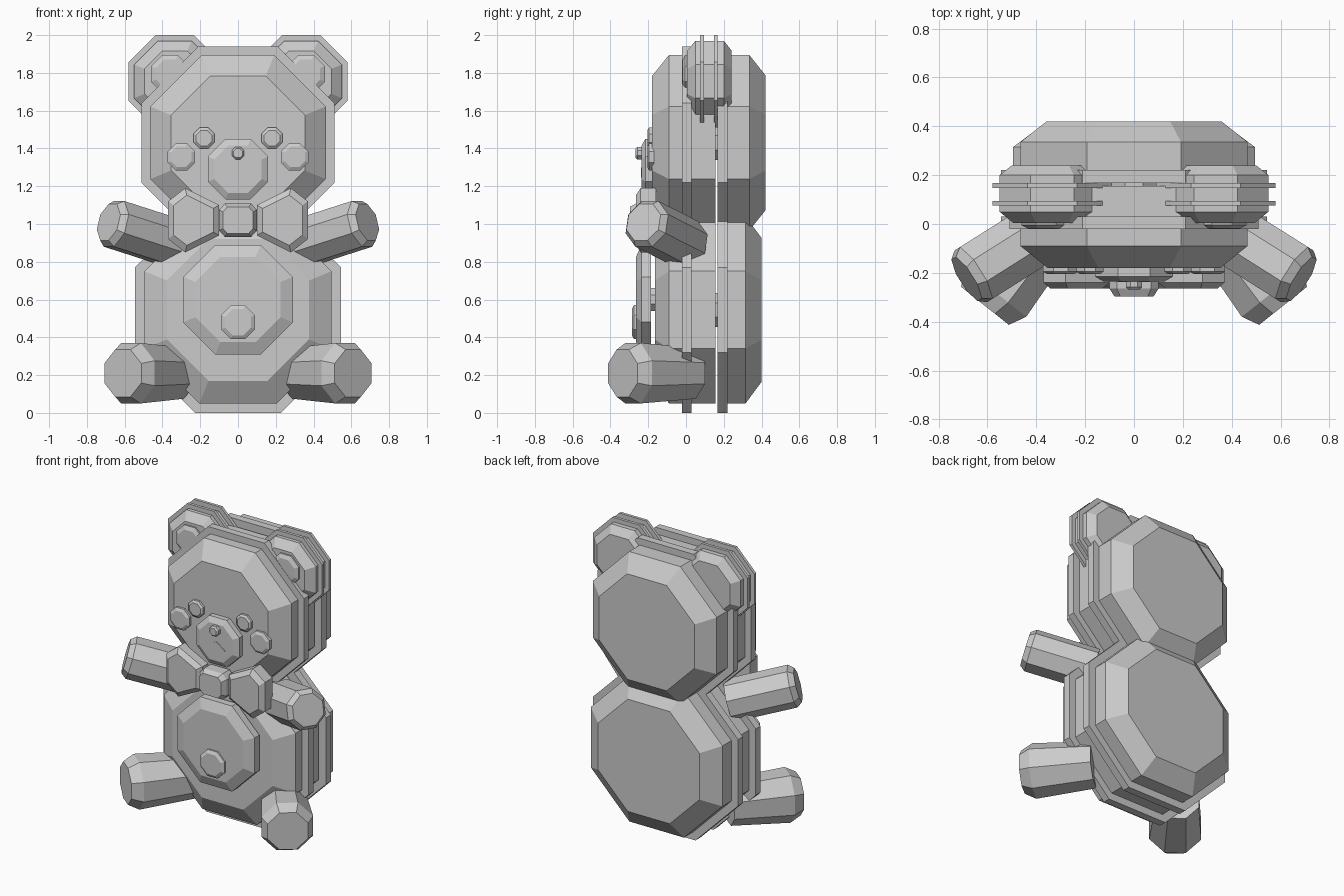
import bpy, bmesh, math
from mathutils import Matrix, Vector

cube = bpy.data.objects.get("Cube")
if cube:
    bpy.data.objects.remove(cube, do_unlink=True)

grey = bpy.data.materials.new("soft_grey")
grey.use_nodes = True
grey.diffuse_color = (0.6, 0.6, 0.6, 1)
grey.node_tree.nodes["Principled BSDF"].inputs["Base Color"].default_value = (0.6, 0.6, 0.6, 1)

# Regular octagon with flat sides at distance one from its centre
OCT = [Vector((math.cos(a), math.sin(a))) / math.cos(math.pi / 8)
       for a in (math.pi / 8 + i * math.pi / 4 for i in range(8))]


def loft(name, outline, rings, matrix):
    """Flat-faced solid: the outline repeated at each (depth, scale)."""
    bm = bmesh.new()
    n = len(outline)
    loops = [[bm.verts.new(matrix @ Vector((p[0] * s, p[1] * s, d))) for p in outline]
             for d, s in rings]
    bm.faces.new(loops[0])
    bm.faces.new(loops[-1])
    for a, b in zip(loops, loops[1:]):
        for i in range(n):
            j = (i + 1) % n
            bm.faces.new((a[i], a[j], b[j], b[i]))
    bmesh.ops.recalc_face_normals(bm, faces=bm.faces[:])
    mesh = bpy.data.meshes.new(name)
    bm.to_mesh(mesh)
    bm.free()
    mesh.materials.append(grey)
    obj = bpy.data.objects.new(name, mesh)
    bpy.context.collection.objects.link(obj)
    return obj


def slab(name, x, z, rings, outline=OCT):
    """Solid stacked along y, drawn in the xz plane."""
    m = Matrix(((1, 0, 0, x), (0, 0, 1, 0), (0, 1, 0, z), (0, 0, 0, 1)))
    return loft(name, outline, rings, m)


def limb(name, tip, direction, rings):
    """Octagonal limb running inward from its tip."""
    d = Vector(direction).normalized()
    side = d.cross(Vector((0, 0, 1))).normalized()
    up = side.cross(d)
    m = Matrix((side, up, -d)).transposed().to_4x4()
    return loft(name, OCT, rings, Matrix.Translation(tip) @ m)


def stack(name, z, radius, rim, front, back):
    """Front shell, back shell, two rims and the peg that joins them."""
    slab(name + "_front", 0, z, [(front, radius * .76), (-.09, radius), (.155, radius)])
    slab(name + "_back", 0, z, [(.17, radius), (back - .085, radius), (back, radius * .77)])
    slab(name + "_peg", 0, z, [(.1, .09), (.2, .09)])
    slab(name + "_front_rim", 0, z, [(-.02, rim), (.03, rim)])
    slab(name + "_back_rim", 0, z, [(.168, rim), (.22, rim)])


# Body and head
stack("body", .545, .495, .545, -.165, .40)
stack("head", 1.43, .465, .51, -.18, .42)

# Belly and navel
slab("belly_peg", 0, .6, [(-.2, .06), (-.15, .06)])
slab("belly_patch", 0, .6, [(-.265, .225), (-.235, .29), (-.185, .29)])
slab("navel", 0, .48, [(-.287, .07), (-.275, .09), (-.25, .09)])

# Muzzle, nose and mouth
slab("muzzle", 0, 1.29, [(-.235, .125), (-.215, .16), (-.17, .16)])
slab("nose", 0, 1.375, [(-.268, .024), (-.258, .033), (-.22, .033)])

# Bow tie
slab("bow_knot", 0, 1.02, [(-.297, .8), (-.265, 1), (-.19, 1)],
     [(-.1, -.055), (-.07, -.088), (.07, -.088), (.1, -.055),
      (.1, .055), (.07, .088), (-.07, .088), (-.1, .055)])
LOBE = [(-.14, -.08), (.04, -.17), (.13, -.1), (.13, .1), (.04, .17), (-.14, .08)]

for side, s in (("left", 1), ("right", -1)):
    # Bow lobe and mouth stroke
    slab(side + "_bow_lobe", s * .24, 1.02, [(-.265, .78), (-.24, 1), (-.16, 1)],
         [(s * x, z) for x, z in LOBE])
    slab(side + "_mouth", 0, 1.29, [(-.238, 1), (-.232, 1)],
         [(0, 0), (0, .008), (s * .065, -.037), (s * .065, -.045)])

    # Eye and brow discs
    for part, x, z, r in (("eye", .3, 1.355, .072), ("brow", .18, 1.455, .055)):
        slab(f"{side}_{part}", s * x, z, [(-.205, r * .75), (-.195, r), (-.17, r)])

    # Ear with two rims and an inner disc
    x, z = s * .335, 1.755
    slab(side + "_ear", x, z, [(.005, .16), (.05, .215), (.2, .215), (.24, .165)])
    for part, y in (("front", .075), ("back", .148)):
        slab(f"{side}_ear_{part}_rim", x, z, [(y, .245), (y + .02, .245)])
    slab(side + "_inner_ear", s * .36, 1.795, [(-.018, .075), (-.005, .1), (.03, .1)])

    # Arm and leg
    limb(side + "_arm", (s * .685, -.225, 1.01), (s * .84, -.53, .27),
         [(0, .1), (.035, .125), (.44, .125)])
    limb(side + "_leg", (s * .61, -.335, .21), (s * .62, -.78, 0),
         [(0, .125), (.07, .16), (.45, .135)])
